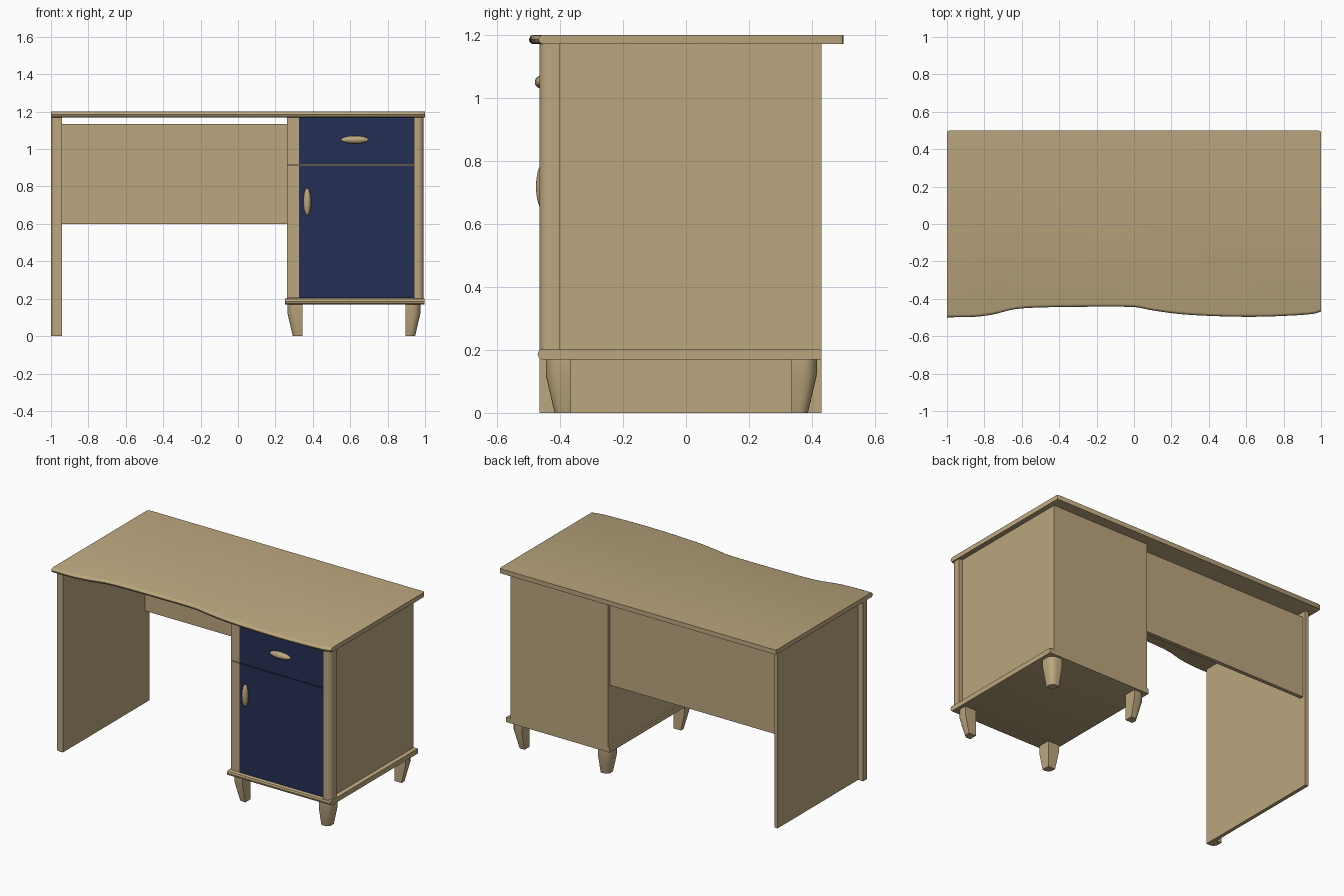
import bpy, bmesh, math
from mathutils import Matrix

if "Cube" in bpy.data.objects:
    bpy.data.objects.remove(bpy.data.objects["Cube"])


def material(name, rgb):
    m = bpy.data.materials.new(name)
    m.diffuse_color = (*rgb, 1)
    m.use_nodes = True
    m.node_tree.nodes["Principled BSDF"].inputs["Base Color"].default_value = m.diffuse_color
    return m


WOOD = material("light wood", (0.50, 0.385, 0.21))
BLUE = material("navy blue", (0.017, 0.029, 0.091))


def finish(name, bm, mat):
    bmesh.ops.recalc_face_normals(bm, faces=bm.faces)
    me = bpy.data.meshes.new(name)
    bm.to_mesh(me)
    bm.free()
    me.materials.append(mat)
    ob = bpy.data.objects.new(name, me)
    bpy.context.collection.objects.link(ob)
    return ob


def loft(name, rings, mat=WOOD):
    bm = bmesh.new()
    vs = [[bm.verts.new(p) for p in r] for r in rings]
    n = len(vs[0])
    for a, b in zip(vs, vs[1:]):
        for i in range(n):
            j = (i + 1) % n
            bm.faces.new((a[i], a[j], b[j], b[i]))
    bm.faces.new(vs[0][::-1])
    bm.faces.new(vs[-1])
    return finish(name, bm, mat)


def box(name, x0, x1, y0, y1, z0, z1, mat=WOOD):
    outline = [(x0, y0), (x1, y0), (x1, y1), (x0, y1)]
    return loft(name, [[(x, y, z) for x, y in outline] for z in (z0, z1)], mat)


def rounded(cx, cy, w, d, r, z, seg=5):
    """Rectangle from inner corner (cx, cy), opposite corner rounded."""
    sx, sy = math.copysign(1, w), math.copysign(1, d)
    pts = [(cx, cy, z), (cx + w, cy, z)]
    for i in range(seg + 1):
        a = math.pi / 2 * i / seg
        pts.append((cx + w - sx * r * (1 - math.cos(a)),
                    cy + d - sy * r * (1 - math.sin(a)), z))
    return pts + [(cx, cy + d, z)]


def ellipsoid(name, loc, size):
    bm = bmesh.new()
    bmesh.ops.create_uvsphere(bm, u_segments=20, v_segments=12, radius=1,
                              matrix=Matrix.Translation(loc) @ Matrix.Diagonal((*size, 1)))
    return finish(name, bm, WOOD)


# Desk top with wavy, rounded front edge
WAVE = [(-1, -.497), (-.85, -.494), (-.75, -.481), (-.65, -.456), (-.55, -.446),
        (-.3, -.441), (0, -.442), (.1, -.46), (.25, -.48), (.45, -.491),
        (.65, -.494), (.85, -.487), (.96, -.478), (1, -.466)]


def wave_points(sub=4):
    out = []
    for i in range(len(WAVE) - 1):
        p1, p2 = WAVE[i], WAVE[i + 1]
        p0, p3 = WAVE[max(i - 1, 0)], WAVE[min(i + 2, len(WAVE) - 1)]
        h = p2[0] - p1[0]
        m1 = (p2[1] - p0[1]) / (p2[0] - p0[0]) * h
        m2 = (p3[1] - p1[1]) / (p3[0] - p1[0]) * h
        for k in range(sub):
            t = k / sub
            y = ((2*t**3 - 3*t*t + 1) * p1[1] + (t**3 - 2*t*t + t) * m1
                 + (3*t*t - 2*t**3) * p2[1] + (t**3 - t*t) * m2)
            out.append((p1[0] + h * t, y))
    return out + [WAVE[-1]]


front = wave_points()
back = [(1, .485), (.996, .496), (.985, .5), (-.985, .5), (-.996, .496), (-1, .485)]
BULLNOSE = [(1.17, .013), (1.173, .005), (1.178, .001), (1.185, -.002),
            (1.192, .001), (1.197, .005), (1.2, .013)]
loft("desk_top", [[(x, y + inset, z) for x, y in front] + [(x, y, z) for x, y in back]
                  for z, inset in BULLNOSE])

# Left side panel with rounded front post
box("left_side_panel", -.963, -.94, -.40, .43, 0, 1.17)
loft("left_front_post", [rounded(-.94, -.40, -.06, -.065, .035, z) for z in (0, 1.17)])

# Back panel across the knee space
box("back_panel", -.94, .262, .385, .41, .60, 1.135)

# Cabinet body and right front post
box("cabinet_body", .262, .968, -.425, .43, .20, 1.17)
loft("right_front_post", [rounded(.94, -.40, .052, -.065, .03, z) for z in (.20, 1.17)])

# Cabinet base plate with rounded front
plate = [(.43, .17), (.43, .202), (-.458, .202), (-.467, .198), (-.471, .186),
         (-.467, .174), (-.458, .17)]
loft("cabinet_base", [[(x, y, z) for y, z in plate] for x in (.25, .998)])

# Tapered feet, flat inside and rounded outside
for side, cx, sx in (("left", .345, -1), ("right", .895, 1)):
    for end, cy, sy in (("front", -.365, -1), ("back", .335, 1)):
        loft(f"{end}_{side}_foot",
             [rounded(cx, cy, sx * s, sy * s, s * .55, z)
              for z, s in ((0, .052), (.12, .08), (.17, .08))])

# Door and drawer fronts with plain edge strips
for name, z0, z1 in (("door", .203, .913), ("drawer", .918, 1.169)):
    box(name + "_front", .325, .94, -.45, -.42, z0, z1, BLUE)
    box(name + "_edge_strip", .262, .325, -.447, -.42, z0, z1)

# Oval handles
ellipsoid("drawer_handle", (.625, .0 - .457, 1.05), (.075, .023, .021))
ellipsoid("door_handle", (.37, -.454, .718), (.02, .022, .073))

# Smooth rounded parts, keep edges sharp
for ob in bpy.context.collection.objects:
    ob.select_set(True)
    bpy.context.view_layer.objects.active = ob
bpy.ops.object.shade_smooth_by_angle(angle=math.radians(35))
